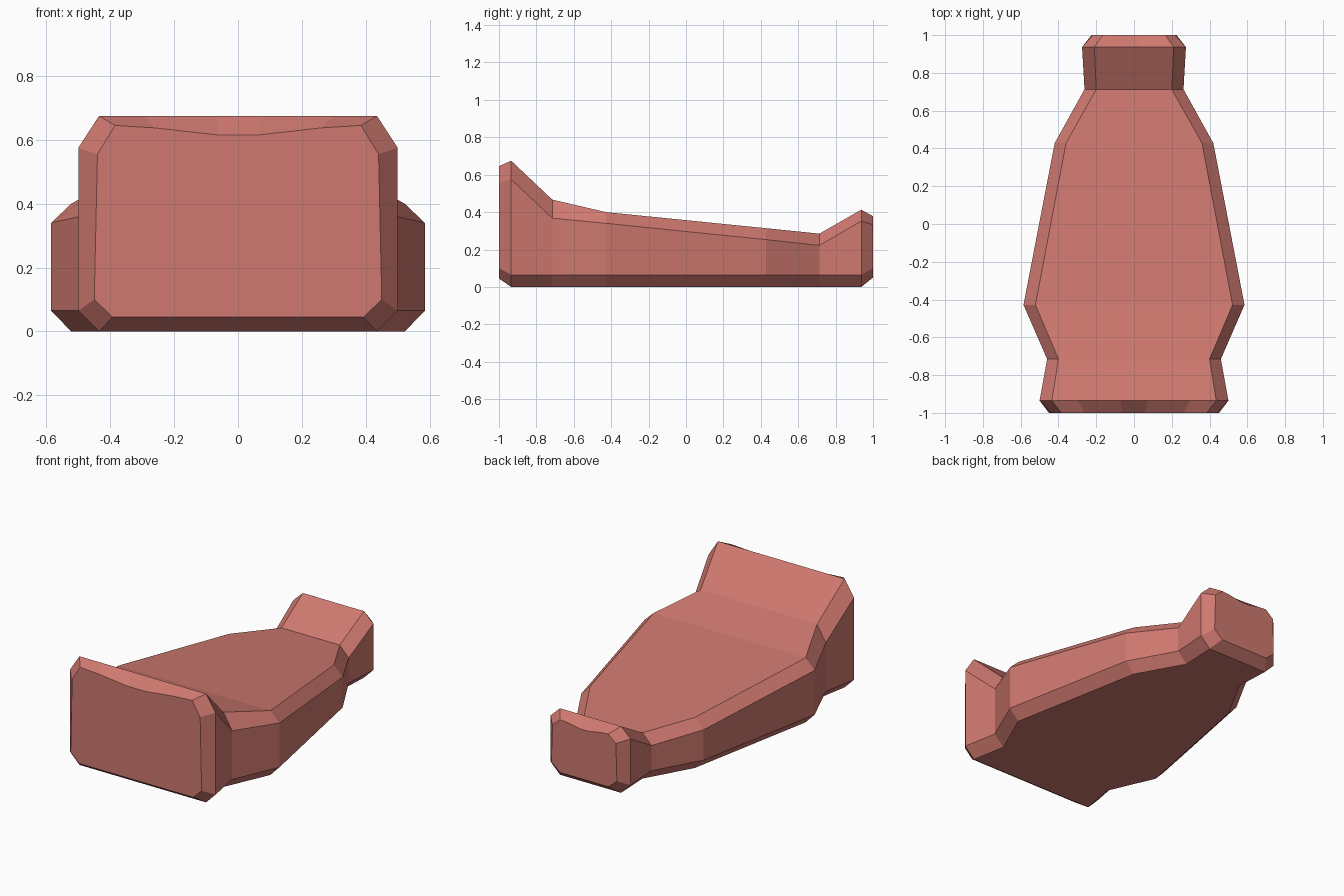
import bpy, bmesh

# Lofted sections: y, half width at bottom, half width at top, side top z, top z,
# top half width, side bottom z, bottom z, bottom half width, centre dip
SECTIONS = [
    (-1.000, 0.450, 0.440, 0.555, 0.645, 0.385, 0.100, 0.045, 0.393, 0.030),
    (-0.935, 0.500, 0.500, 0.575, 0.675, 0.435, 0.065, 0.000, 0.435, 0.0),
    (-0.715, 0.460, 0.460, 0.368, 0.467, 0.400, 0.065, 0.000, 0.395, 0.0),
    (-0.428, 0.585, 0.585, 0.340, 0.400, 0.522, 0.065, 0.000, 0.522, 0.0),
    (0.428, 0.420, 0.420, 0.253, 0.314, 0.360, 0.065, 0.000, 0.360, 0.0),
    (0.713, 0.262, 0.262, 0.222, 0.285, 0.200, 0.065, 0.000, 0.200, 0.0),
    (0.937, 0.275, 0.275, 0.352, 0.413, 0.210, 0.065, 0.000, 0.210, 0.0),
    (1.000, 0.225, 0.218, 0.333, 0.378, 0.165, 0.100, 0.050, 0.168, 0.020),
]


def section_ring(bm, s):
    y, wb, wt, zs, zt, ht, zb, z0, hb, dip = s
    half = [(hb, z0), (wb, zb), (wt, zs), (ht, zt),
            (ht * 0.68, zt - dip * 0.25), (ht * 0.16, zt - dip)]
    pts = half + [(-x, z) for x, z in reversed(half)]
    return [bm.verts.new((x, y, z)) for x, z in pts]


# Chamfered body, flared at both ends
bm = bmesh.new()
rings = [section_ring(bm, s) for s in SECTIONS]
for a, b in zip(rings, rings[1:]):
    for i in range(len(a)):
        j = (i + 1) % len(a)
        bm.faces.new((a[i], a[j], b[j], b[i]))
bm.faces.new(rings[0])
bm.faces.new(rings[-1])
bmesh.ops.recalc_face_normals(bm, faces=bm.faces)

mesh = bpy.data.meshes.new("flared_body")
bm.to_mesh(mesh)
bm.free()
body = bpy.data.objects.new("flared_body", mesh)
bpy.context.collection.objects.link(body)

# Coral material
mat = bpy.data.materials.new("coral")
mat.diffuse_color = (0.62, 0.19, 0.16, 1)
mesh.materials.append(mat)
